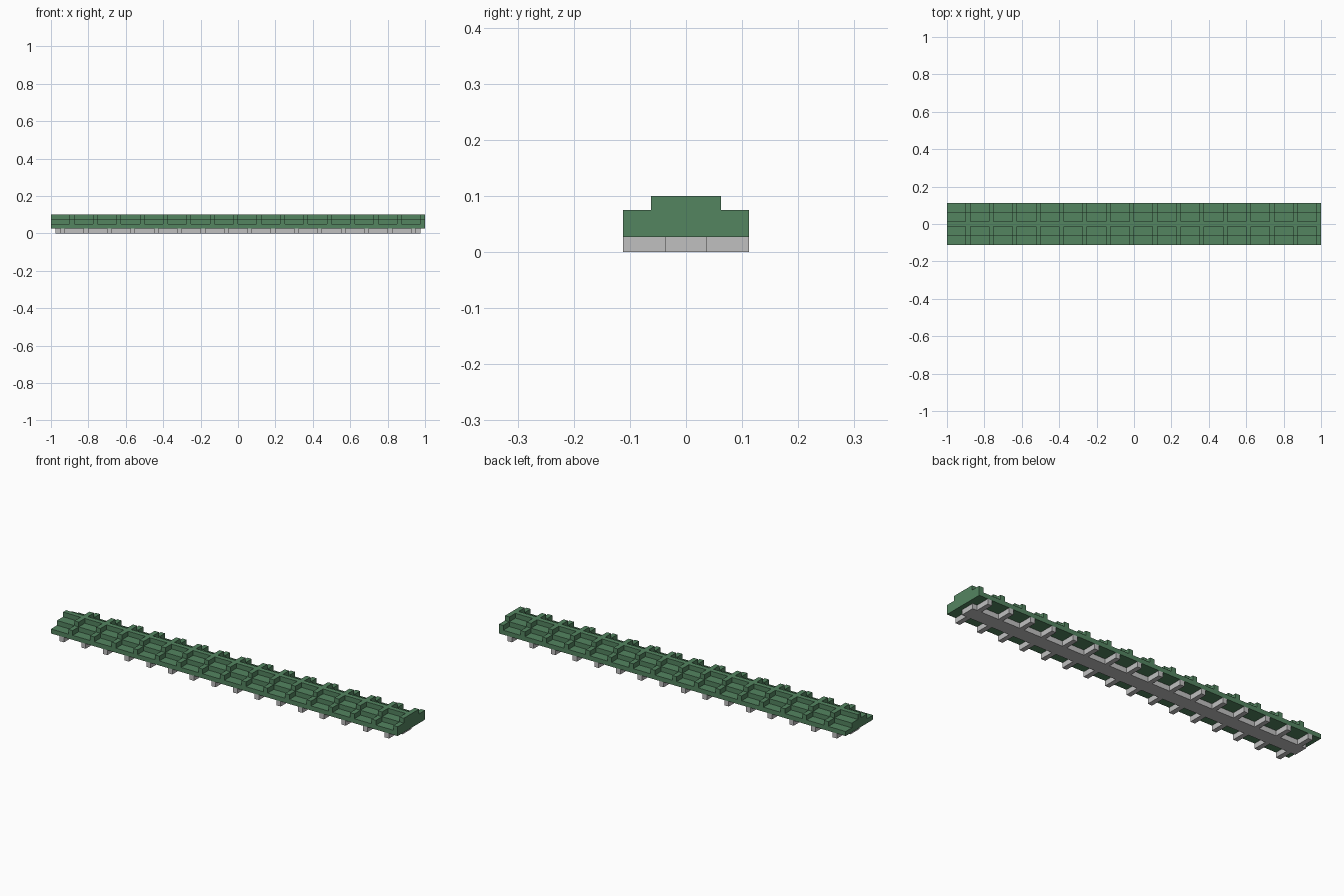
import bpy
import bmesh

cube = bpy.data.objects.get("Cube")
if cube:
    bpy.data.objects.remove(cube, do_unlink=True)

# Main dimensions
BAYS = 16
PITCH = 2.0 / BAYS
RIB = 0.025                      # rib and foot width along x
Y_SPINE, Y_STEP, Y_OUT = 0.0125, 0.0625, 0.1125
Y_RAIL = 0.0375
Z_BASE, Z_LOW, Z_MID, Z_TOP = 0.0265, 0.05, 0.075, 0.10


def make_material(name, rgb):
    mat = bpy.data.materials.new(name)
    mat.use_nodes = True
    color = (*rgb, 1.0)
    mat.diffuse_color = color
    bsdf = next(n for n in mat.node_tree.nodes if n.type == 'BSDF_PRINCIPLED')
    bsdf.inputs["Base Color"].default_value = color
    return mat


green = make_material("muted green", (0.088, 0.232, 0.118))
grey = make_material("light grey", (0.53, 0.53, 0.53))


def add_prism(bm, profile, x0, x1):
    """Extrude a closed (y, z) profile from x0 to x1."""
    face = bm.faces.new([bm.verts.new((x0, y, z)) for y, z in profile])
    ext = bmesh.ops.extrude_face_region(bm, geom=[face])
    verts = [g for g in ext["geom"] if isinstance(g, bmesh.types.BMVert)]
    bmesh.ops.translate(bm, verts=verts, vec=(x1 - x0, 0, 0))


def add_box(bm, x0, x1, y0, y1, z0, z1):
    add_prism(bm, [(y0, z0), (y1, z0), (y1, z1), (y0, z1)], x0, x1)


def finish(bm, name, mat):
    bmesh.ops.recalc_face_normals(bm, faces=bm.faces[:])
    mesh = bpy.data.meshes.new(name)
    bm.to_mesh(mesh)
    bm.free()
    mesh.materials.append(mat)
    obj = bpy.data.objects.new(name, mesh)
    bpy.context.collection.objects.link(obj)
    return obj


# Stepped body running the full length, with a narrow spine on top
half = [(Y_OUT, Z_BASE), (Y_OUT, Z_LOW), (Y_STEP, Z_LOW),
        (Y_STEP, Z_MID), (Y_SPINE, Z_MID), (Y_SPINE, Z_TOP)]
bm = bmesh.new()
add_prism(bm, half + [(-y, z) for y, z in reversed(half)], -1, 1)
finish(bm, "stepped_body", green)

# Cross ribs closing the +x end of every bay, stepped on both sides
bm = bmesh.new()
for i in range(BAYS):
    x1 = -1 + PITCH * (i + 1)
    for s in (-1, 1):
        add_box(bm, x1 - RIB, x1, s * Y_STEP, s * Y_OUT, Z_LOW, Z_MID)
        add_box(bm, x1 - RIB, x1, s * Y_SPINE, s * Y_STEP, Z_MID, Z_TOP)
finish(bm, "cross_ribs", green)

# Central rail under the body
bm = bmesh.new()
add_box(bm, -0.975, 0.975, -Y_RAIL, Y_RAIL, 0, Z_BASE)
finish(bm, "base_rail", grey)

# Feet reaching out from the rail in the middle of every bay
bm = bmesh.new()
for i in range(BAYS):
    xc = -1 + PITCH * (i + 0.5)
    for s in (-1, 1):
        add_box(bm, xc - RIB / 2, xc + RIB / 2, s * Y_RAIL, s * Y_OUT, 0, Z_BASE)
finish(bm, "feet", grey)
